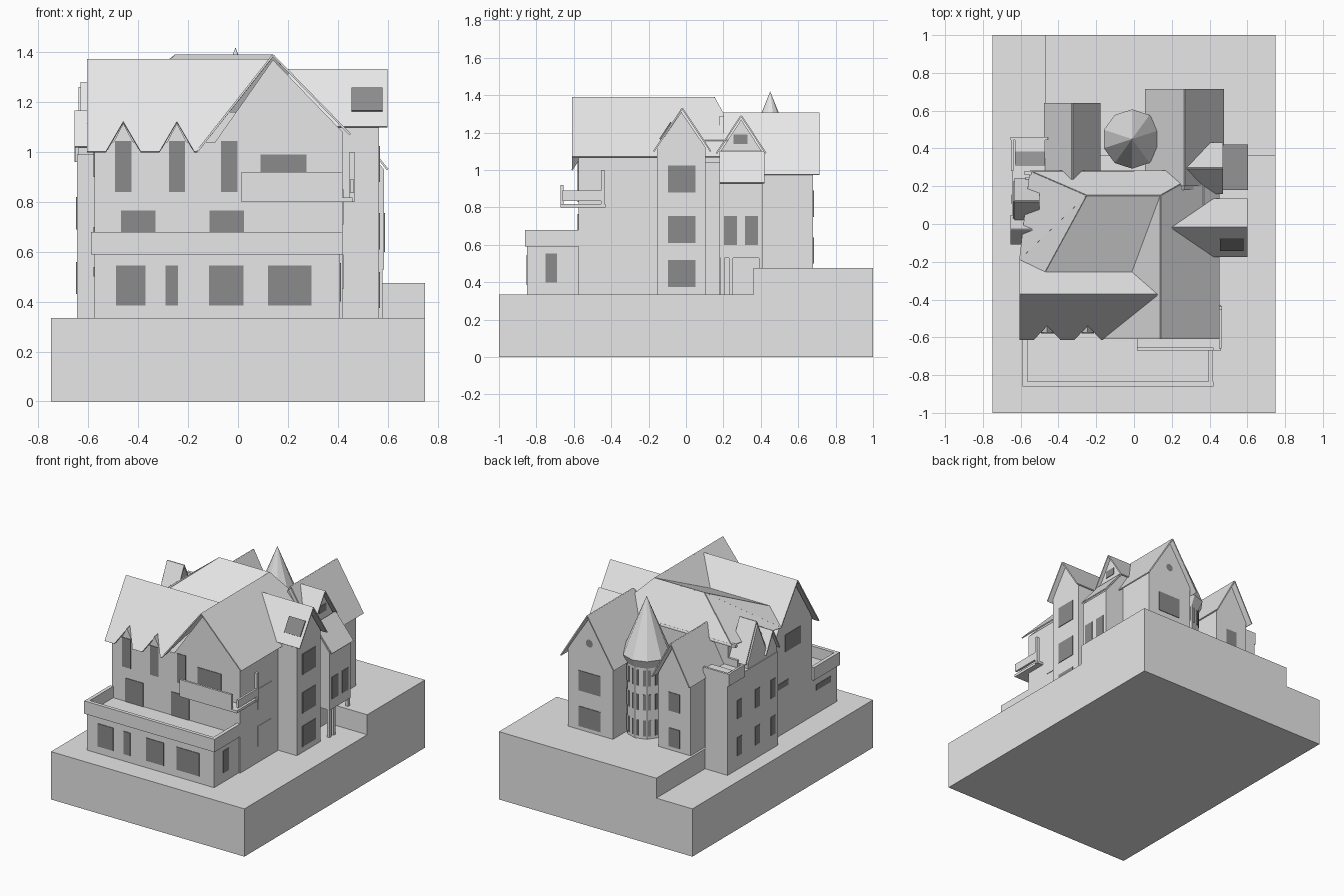
import bpy, bmesh, math
from mathutils import Vector

if "Cube" in bpy.data.objects:
    bpy.data.objects.remove(bpy.data.objects["Cube"])


def material(name, value):
    mat = bpy.data.materials.new(name)
    mat.use_nodes = True
    mat.diffuse_color = (value, value, value, 1)
    shader = mat.node_tree.nodes["Principled BSDF"]
    shader.inputs["Base Color"].default_value = mat.diffuse_color
    return mat


PLASTER = material("light grey plaster", .8)
GLASS = material("dark grey glass", .26)


def finish(name, bm, mat=PLASTER):
    bmesh.ops.recalc_face_normals(bm, faces=bm.faces)
    mesh = bpy.data.meshes.new(name)
    bm.to_mesh(mesh)
    bm.free()
    mesh.materials.append(mat)
    part = bpy.data.objects.new(name, mesh)
    bpy.context.collection.objects.link(part)
    return part


def prism(name, axis, profile, start, end, mat=PLASTER):
    """Extrude a closed profile along an axis."""
    def place(point, along):
        coords = list(point)
        coords.insert("xyz".index(axis), along)
        return Vector(coords)
    bm = bmesh.new()
    near = [bm.verts.new(place(point, start)) for point in profile]
    far = [bm.verts.new(place(point, end)) for point in profile]
    bm.faces.new(near)
    bm.faces.new(far)
    for i in range(len(near)):
        bm.faces.new((near[i - 1], near[i], far[i], far[i - 1]))
    return finish(name, bm, mat)


def box(name, xs, ys, zs, mat=PLASTER):
    (left, right), (front, back) = xs, ys
    outline = [(left, front), (right, front), (right, back), (left, back)]
    return prism(name, "z", outline, *zs, mat)


def around(centre, width):
    return centre - width / 2, centre + width / 2


def sheet(name, *points, mat=PLASTER):
    """Thin roof panel."""
    bm = bmesh.new()
    bm.faces.new([bm.verts.new(point) for point in points])
    part = finish(name, bm, mat)
    solid = part.modifiers.new("thickness", "SOLIDIFY")
    solid.thickness = .008
    solid.offset = 0
    return part


def gable_roof(name, axis, mid, half, eave, peak, start, end):
    for edge in (mid - half, mid + half):
        line = [(mid, peak, start), (mid, peak, end), (edge, eave, end), (edge, eave, start)]
        sheet(name, *[(t, a, z) if axis == "x" else (a, t, z) for a, z, t in line])


def gable_house(name, axis, mid, half, base, eave, peak, start, end):
    left, right = mid - half, mid + half
    outline = [(left, base), (right, base), (right, eave), (mid, peak), (left, eave)]
    prism(name, axis, outline, start, end)


def windows(axis, wall, centres, width, sills, height, mat=GLASS):
    """Grid of thin panes on a wall facing the axis."""
    for centre in centres:
        for sill in sills:
            spans = [around(wall, .008), around(centre, width)]
            if axis == "y":
                spans.reverse()
            box("window", *spans, (sill, sill + height), mat)


# Main levels and wall positions
GROUND, TERRACE, EAVE, RIDGE = .335, .6, 1, 1.37
FRONT, BACK, RIGHT, LEFT = -.575, .25, -.575, .42
PORCH, VERGE, TOP = -.85, -.61, 1.388

# Stepped ground
box("ground", (-.75, .75), (-1, 1), (0, GROUND))
box("raised_ground", (-.47, .75), (.36, 1), (GROUND, .475))

# Main walls with gable ends
gablets = (-.46, -.245)
box("main_walls", (RIGHT, LEFT), (FRONT, BACK), (GROUND, 1.04))
box("rear_upper_wall", (-.5, .37), (.1, BACK), (EAVE, 1.16))
prism("front_gable_wall", "y", [(-.12, EAVE), (.14, RIDGE), (LEFT, 1.08), (LEFT, EAVE)], FRONT, .1)
gable_house("side_gable_wall", "x", -.375, .19, EAVE, 1.05, 1.35, RIGHT, -.4)
for x in gablets:
    prism("window_gablet", "y", [(x - .06, EAVE), (x + .06, EAVE), (x, 1.115)], FRONT, -.53)

# Shared corners of the main roof
gable_tip = (.14, VERGE, TOP)
gable_end = (.14, .15, TOP)
gable_foot = (-.166, VERGE, EAVE)
valley_top = (.127, -.375, RIDGE)
valley_low = (-.01, -.255, 1.2)
ridge_end = (-.605, -.375, RIDGE)
hip_low = (-.47, -.255, 1.2)
hip_top = (-.25, .15, TOP)
side_eave = (-.605, -.19, 1.11)
rear_right = (-.55, .28, 1.15)
rear_left = (.37, .28, 1.15)

# Main roof panels, the front one notched over the gablets
notched_eave = [(-.605, VERGE, EAVE)]
for x in gablets:
    notched_eave += [(x - .07, VERGE, EAVE), (x, -.535, 1.12), (x + .07, VERGE, EAVE)]
sheet("front_roof", ridge_end, *notched_eave, gable_foot, valley_top)
sheet("front_roof_back", ridge_end, valley_top, valley_low, hip_low, side_eave)
sheet("cross_roof_right", gable_tip, gable_foot, valley_top, valley_low, gable_end)
sheet("cross_roof_left", gable_tip, gable_end, rear_left, (.45, .28, 1.07), (.45, VERGE, 1.07))
sheet("shallow_roof", hip_low, valley_low, gable_end, hip_top)
sheet("rear_roof", hip_top, gable_end, rear_left, rear_right)
sheet("hip_roof_front", hip_top, hip_low, side_eave)
sheet("hip_roof_rear", hip_top, side_eave, rear_right)
box("rear_gutter", (-.58, 0), around(.27, .02), around(1.15, .02))

# Ground floor extension with terrace parapet
parapet = (.59, .68)
box("ground_floor", (RIGHT, .41), (PORCH, FRONT), (GROUND, TERRACE))
box("parapet_front", (-.59, LEFT), (-.86, -.835), parapet)
for x in (-.577, .407):
    box("parapet_side", around(x, .025), (-.86, FRONT), parapet)

# Corner balcony
slab = (.8, .818)
box("balcony_floor", (.015, .46), (-.67, FRONT), slab)
box("balcony_floor_side", (LEFT, .46), (FRONT, -.43), slab)
box("balcony_front", (.015, LEFT), (-.67, -.655), (.81, .92))
box("balcony_rail", around(.457, .015), (-.66, -.44), (.835, .89))
box("balcony_post", around(.457, .02), around(-.445, .02), (.8, EAVE))

# Gabled tower with skylight
gable_house("tower_walls", "x", -.025, .13, GROUND, 1.12, 1.31, .2, .565)
gable_roof("tower_roof", "x", -.02, .152, 1.1, 1.33, .2, .6)
low, high = (-.139, 1.165), (-.08, 1.256)
sheet("skylight", (.455, *low), (.58, *low), (.58, *high), (.455, *high), mat=GLASS)

# Raised bay on posts with its own gable
wall_top, skirt, bay_face = 1.09, .93, .585
bay_profile = [(.4, .53), (bay_face, .53), (bay_face, skirt), (.46, wall_top), (.4, wall_top)]
prism("bay", "y", bay_profile, .18, .41)
sheet("bay_skirt_roof", (.46, .18, 1.1), (.6, .18, skirt), (.6, .42, skirt), (.46, .42, 1.1))
gable_house("bay_gable", "x", .295, .11, .9, 1.1, 1.27, .28, .45)
gable_roof("bay_roof", "x", .295, .132, wall_top, 1.29, .26, .47)
windows("x", .45, [.292], .075, [1.14], .05)
for y in (.195, .24, .4):
    box("bay_post", around(.57, .02), around(y, .02), (GROUND, .54))

# Rear wings
gable_house("large_rear_wing", "y", .265, .175, GROUND, 1.02, 1.29, .18, .68)
gable_roof("large_rear_roof", "y", .267, .205, .975, 1.305, .2, .715)
gable_house("small_rear_wing", "y", -.33, .125, GROUND, .99, 1.22, .2, .6)
gable_roof("small_rear_roof", "y", -.327, .147, .97, 1.24, .22, .64)

# Ten-sided turret built as stacked cones
SIDES, RADIUS, EAVE_RADIUS = 10, .13, .157
turret = Vector((-.01, .45, 0))


def turret_ring(name, lower, upper, base, top):
    bm = bmesh.new()
    bmesh.ops.create_cone(bm, cap_ends=True, segments=SIDES, radius1=lower, radius2=upper, depth=top - base)
    finish(name, bm).location = turret + Vector((0, 0, (base + top) / 2))


turret_ring("turret_walls", RADIUS, RADIUS, GROUND, EAVE)
turret_ring("turret_eave", RADIUS, EAVE_RADIUS, .97, 1.03)
turret_ring("turret_roof", EAVE_RADIUS, 0, 1.03, 1.42)
for side in range(SIDES // 2):
    angle = math.pi * (2 * side + 1) / SIDES
    reach = RADIUS * math.cos(math.pi / SIDES)
    for z in (.55, .73, .9):
        pane = box("turret_window", around(0, .008), around(0, .048), around(0, .11), GLASS)
        pane.location = turret + Vector((reach * math.cos(angle), reach * math.sin(angle), z))
        pane.rotation_euler.z = angle

# Right side wing with two wall gables
WING = -.645
rim = (.96, 1.045)
box("side_wing", (WING, -.47), (-.1, .46), (GROUND, .99))
prism("side_wing_slope", "x", [(.29, .98), (.46, .98), (.46, 1.04), (.385, 1.04)], -.63, -.47)
box("side_wing_rim", around(WING, .015), (.28, .46), rim)
box("side_wing_back_rim", (-.655, -.455), (.445, .46), rim)
for y, half, peak, verge in ((.12, .12, 1.28, -.632), (-.03, .075, 1.165, -.655)):
    gable_house("side_wall_gable", "x", y, half - .015, .9, 1.03, peak - .02, -.64, RIGHT)
    gable_roof("side_gable_roof", "x", y, half, 1.02, peak, verge, -.5)

# Front windows
for centre, width in ((-.43, .12), (-.265, .05), (-.047, .137), (.208, .175)):
    windows("y", PORCH, [centre], width, [.385], .16)
windows("y", FRONT, [-.4, -.045], .14, [TERRACE], .165)
windows("y", FRONT, [*gablets, -.035], .065, [.84], .205)
windows("y", FRONT, [.183], .185, [.83], .16)

# Left windows
windows("x", .565, [-.023], .145, [.375, .61, .88], .145)
windows("x", bay_face, [.237, .35], .07, [TERRACE], .155)
windows("x", LEFT, [-.31], .15, [.45, .71], .14, PLASTER)
windows("x", .41, [-.72], .06, [.4], .155)

# Rear windows
storeys = (.5, .75)
windows("y", .68, [.27], .17, storeys, .14)
windows("y", .6, [-.33], .085, storeys, .13)
bm = bmesh.new()
bmesh.ops.create_circle(bm, cap_ends=True, segments=12, radius=.027)
porthole = finish("round_window", bm, GLASS)
porthole.location = (.27, .685, 1.1)
porthole.rotation_euler.x = -math.pi / 2

# Right windows
windows("x", WING, [.33, .13, -.04], .05, [.43, .69], .13)
windows("x", RIGHT, [-.36], .17, [.9], .12)
windows("x", RIGHT, [-.25], .12, [.66], .04)
windows("x", RIGHT, [-.7], .16, [.5], .04)
